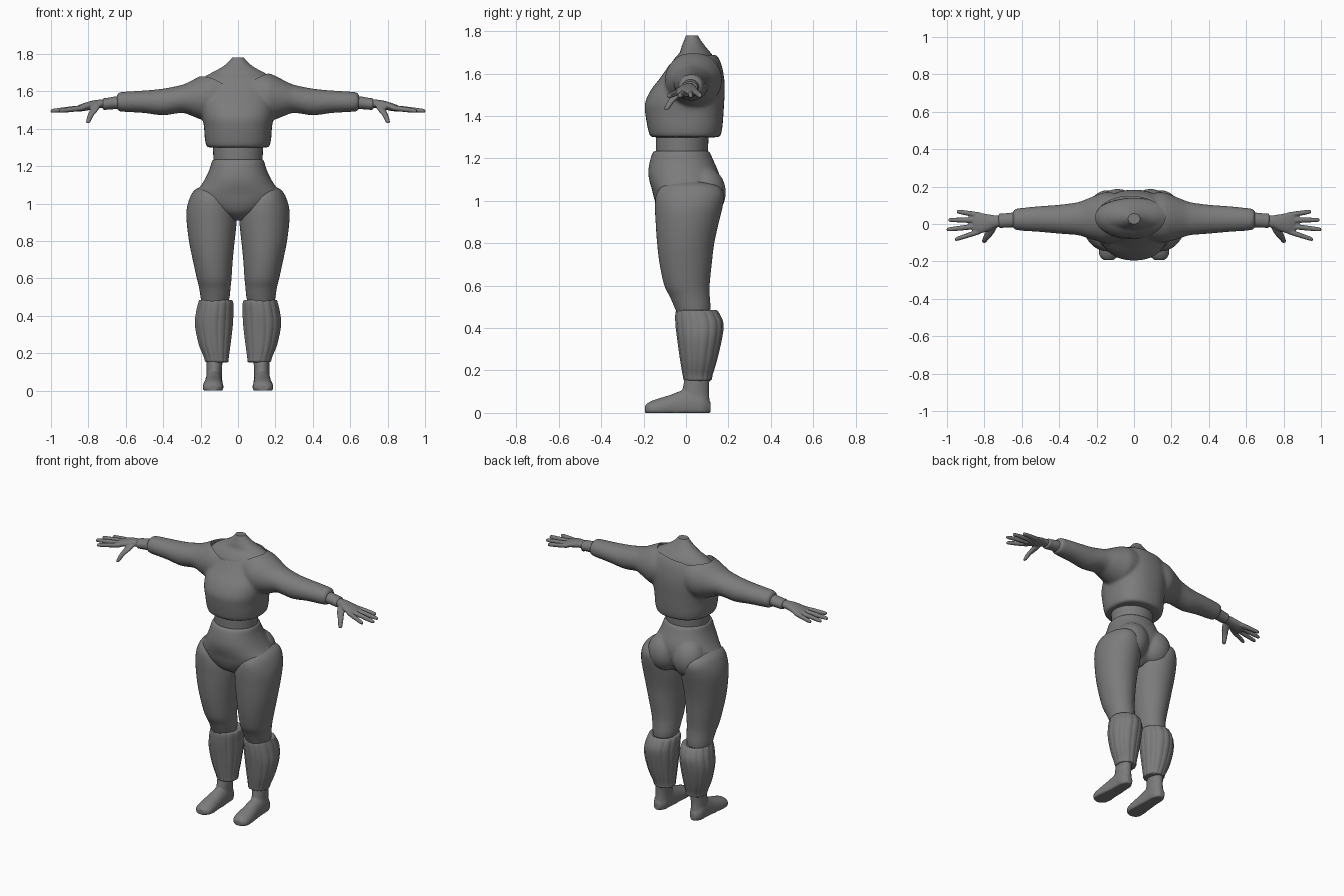
import bpy, bmesh, math
from mathutils import Matrix

cube = bpy.data.objects.get("Cube")
if cube:
    bpy.data.objects.remove(cube, do_unlink=True)

# One clay grey for the whole figure
grey = bpy.data.materials.new("clay_grey")
grey.use_nodes = True
tone = (0.2, 0.2, 0.2, 1)
grey.diffuse_color = tone
grey.node_tree.nodes["Principled BSDF"].inputs["Base Color"].default_value = tone


def refine(rows, steps):
    """Catmull-Rom interpolation between the section rows."""
    out = []
    for i in range(len(rows) - 1):
        a, b, c, d = (rows[max(0, min(len(rows) - 1, i + k))] for k in (-1, 0, 1, 2))
        for s in range(steps):
            t = s / steps
            out.append([q + t / 2 * (r - p + t * (2 * p - 5 * q + 4 * r - e + t * (3 * (q - r) + e - p)))
                        for p, q, r, e in zip(a, b, c, d)])
    return out + [list(rows[-1])]


def loft(bm, axis, rows, side=1, n=40, power=2, ribs=0, steps=4):
    """Rows: position on axis, then low and high bounds on the other two axes."""
    rings = []
    for t, a0, a1, b0, b1 in refine(rows, steps):
        ring = []
        for k in range(n):
            ang = 2 * math.pi * k / n
            c, s = math.cos(ang), math.sin(ang)
            f = 1 - 0.035 * (1 - abs(math.sin(ribs * ang / 2))) if ribs else 1
            u = (a0 + a1) / 2 + f * (a1 - a0) / 2 * math.copysign(abs(c) ** (2 / power), c)
            v = (b0 + b1) / 2 + f * (b1 - b0) / 2 * math.copysign(abs(s) ** (2 / power), s)
            x, y, z = {"x": (t, u, v), "y": (u, t, v), "z": (u, v, t)}[axis]
            ring.append(bm.verts.new((side * x, y, z)))
        rings.append(ring)
    for lo, hi in zip(rings, rings[1:]):
        for k in range(n):
            bm.faces.new((lo[k], lo[k - 1], hi[k - 1], hi[k]))
    bm.faces.new(rings[0])
    bm.faces.new(rings[-1])


def finish(bm, name, voxel=0, smooth=0, angle=40, cutter=None):
    bmesh.ops.recalc_face_normals(bm, faces=bm.faces)
    mesh = bpy.data.meshes.new(name)
    bm.to_mesh(mesh)
    bm.free()
    obj = bpy.data.objects.new(name, mesh)
    bpy.context.collection.objects.link(obj)
    if voxel:
        mod = obj.modifiers.new("blend", "REMESH")
        mod.mode, mod.voxel_size = "VOXEL", voxel
        mod = obj.modifiers.new("soften", "SMOOTH")
        mod.factor, mod.iterations = 0.5, smooth
    if cutter:
        mod = obj.modifiers.new("neckline", "BOOLEAN")
        mod.operation, mod.object = "DIFFERENCE", cutter
    if obj.modifiers:
        deps = bpy.context.evaluated_depsgraph_get()
        obj.data = bpy.data.meshes.new_from_object(obj.evaluated_get(deps))
        obj.modifiers.clear()
    obj.data.name = name
    obj.data.materials.clear()
    obj.data.materials.append(grey)
    for other in bpy.context.selected_objects:
        other.select_set(False)
    obj.select_set(True)
    bpy.context.view_layer.objects.active = obj
    bpy.ops.object.shade_smooth_by_angle(angle=math.radians(angle))
    return obj


def wide(rows):
    """Symmetric sections: height, half width, front, back."""
    return [(z, -w, w, f, b) for z, w, f, b in rows]


# Neck and upper chest
bm = bmesh.new()
loft(bm, "z", wide([(1.55, .22, -.08, .14), (1.63, .215, -.075, .14), (1.67, .19, -.055, .135),
                    (1.70, .14, -.03, .115), (1.73, .085, -.02, .09), (1.76, .048, -.008, .068),
                    (1.78, .032, 0, .056)]))
finish(bm, "neck")

# Cutter for the off-centre neckline
bm = bmesh.new()
loft(bm, "z", [(1.59, -.205, .165, -.078, .148), (1.85, -.205, .165, -.078, .148)], steps=1, n=64)
cutter = finish(bm, "neckline_cutter")
cutter.hide_render = True

# Cropped sweater with both sleeves
bm = bmesh.new()
loft(bm, "z", wide([(1.30, .16, -.16, .152), (1.31, .17, -.172, .164), (1.35, .178, -.182, .172),
                    (1.41, .182, -.192, .177), (1.46, .19, -.194, .18), (1.52, .195, -.168, .183),
                    (1.58, .19, -.122, .18), (1.64, .17, -.08, .168), (1.68, .15, -.052, .15),
                    (1.71, .11, -.03, .12)]), power=2.3)
for side in (1, -1):
    loft(bm, "x", [(.05, -.08, .16, 1.46, 1.71), (.15, -.1, .17, 1.44, 1.70), (.2, -.09, .155, 1.45, 1.683),
                   (.25, -.075, .135, 1.47, 1.657), (.3, -.06, .117, 1.485, 1.635),
                   (.4, -.052, .103, 1.472, 1.615), (.5, -.043, .096, 1.484, 1.605),
                   (.6, -.036, .086, 1.49, 1.599), (.637, -.03, .08, 1.494, 1.594),
                   (.648, -.018, .066, 1.508, 1.578)], side)
finish(bm, "sweater", .009, 8, 50, cutter)
bpy.data.objects.remove(cutter, do_unlink=True)

# Bare waist
bm = bmesh.new()
loft(bm, "z", wide([(1.19, .13, -.14, .1), (1.25, .132, -.142, .104), (1.34, .135, -.142, .108)]))
finish(bm, "waist")

# Briefs with rounded seat
bm = bmesh.new()
loft(bm, "z", wide([(1.237, .128, -.145, .1), (1.23, .139, -.156, .112), (1.19, .15, -.17, .13),
                    (1.14, .172, -.178, .152), (1.1, .196, -.174, .162), (1.05, .23, -.16, .16),
                    (1.0, .2, -.147, .14), (.95, .12, -.12, .11), (.91, .04, -.06, .06)]), power=2.2)
for side in (1, -1):
    place = Matrix.Translation((.088, .088, 1.04)) @ Matrix.Diagonal((.105, .1, .12, 1))
    place[0][3] *= side
    bmesh.ops.create_uvsphere(bm, u_segments=32, v_segments=20, radius=1, matrix=place)
finish(bm, "briefs", .009, 6, 50)

for label, side in (("left", 1), ("right", -1)):
    # Thigh and knee
    bm = bmesh.new()
    loft(bm, "z", [(.44, .06, .19, -.03, .11), (.5, .045, .2, -.055, .115), (.55, .04, .208, -.077, .112),
                   (.6, .035, .22, -.102, .111), (.7, .028, .242, -.124, .121), (.8, .018, .262, -.136, .133),
                   (.9, .008, .274, -.143, .155), (.97, .012, .274, -.146, .172),
                   (1.03, .04, .258, -.14, .178), (1.07, .08, .234, -.11, .15),
                   (1.09, .12, .2, -.05, .08)], side, 48)
    finish(bm, label + "_leg")

    # Ribbed leg warmer
    bm = bmesh.new()
    loft(bm, "z", [(.475, .06, .18, -.02, .12), (.485, .035, .205, -.042, .14), (.47, .024, .214, -.05, .157),
                   (.42, .023, .226, -.05, .177), (.35, .026, .232, -.042, .17), (.25, .038, .212, -.028, .147),
                   (.18, .048, .184, -.016, .126), (.155, .05, .176, -.01, .12),
                   (.15, .07, .155, .01, .1)], side, 112, ribs=14)
    finish(bm, label + "_leg_warmer", angle=20)

    # Foot with flat sole
    bm = bmesh.new()
    loft(bm, "z", [(.04, .085, .172, -.02, .114), (.1, .086, .168, -.018, .108),
                   (.17, .082, .168, -.005, .112)], side)
    loft(bm, "y", [(.116, .11, .15, .0, .05), (.08, .088, .172, -.03, .1), (.03, .084, .175, -.04, .12),
                   (-.03, .082, .178, -.04, .102), (-.08, .08, .184, -.03, .083), (-.13, .078, .188, -.03, .068),
                   (-.17, .085, .184, -.02, .053), (-.193, .11, .162, -.005, .035)], side)
    for v in bm.verts:
        v.co.z = max(v.co.z, 0)
    finish(bm, label + "_foot", .006, 3, 50)

    # Cuff band at the end of the sleeve
    bm = bmesh.new()
    loft(bm, "x", [(.62, -.018, .062, 1.505, 1.575), (.66, -.018, .06, 1.505, 1.572),
                   (.7, -.02, .056, 1.502, 1.565), (.718, -.02, .055, 1.502, 1.563),
                   (.724, -.012, .045, 1.512, 1.555)], side)
    finish(bm, label + "_cuff")

    # Hand: palm, four spread fingers and a lowered thumb
    bm = bmesh.new()
    loft(bm, "x", [(.69, -.013, .044, 1.514, 1.557), (.74, -.02, .046, 1.51, 1.556),
                   (.78, -.038, .052, 1.503, 1.55), (.83, -.052, .06, 1.494, 1.535),
                   (.862, -.045, .055, 1.492, 1.522)], side)
    for base, tip_x, tip_y in ((-.038, .957, -.083), (-.01, 1.002, -.03), (.02, .992, .022), (.047, .948, .067)):
        rows = []
        for t, r in ((0, .014), (.3, .0145), (.6, .0135), (.93, .011), (1, .006)):
            x, y, z = .82 + t * (tip_x - .82), base + t * (tip_y - base), 1.513 - .018 * t
            rows.append((x, y - r, y + r, z - r, z + r))
        loft(bm, "x", rows, side, 16)
    loft(bm, "z", [(1.53, .73, .78, -.03, .01), (1.5, .747, .792, -.062, -.02), (1.47, .772, .805, -.086, -.052),
                   (1.437, .789, .813, -.103, -.077), (1.43, .795, .809, -.1, -.085)], side, 20)
    finish(bm, label + "_hand", .0045, 3, 60)
